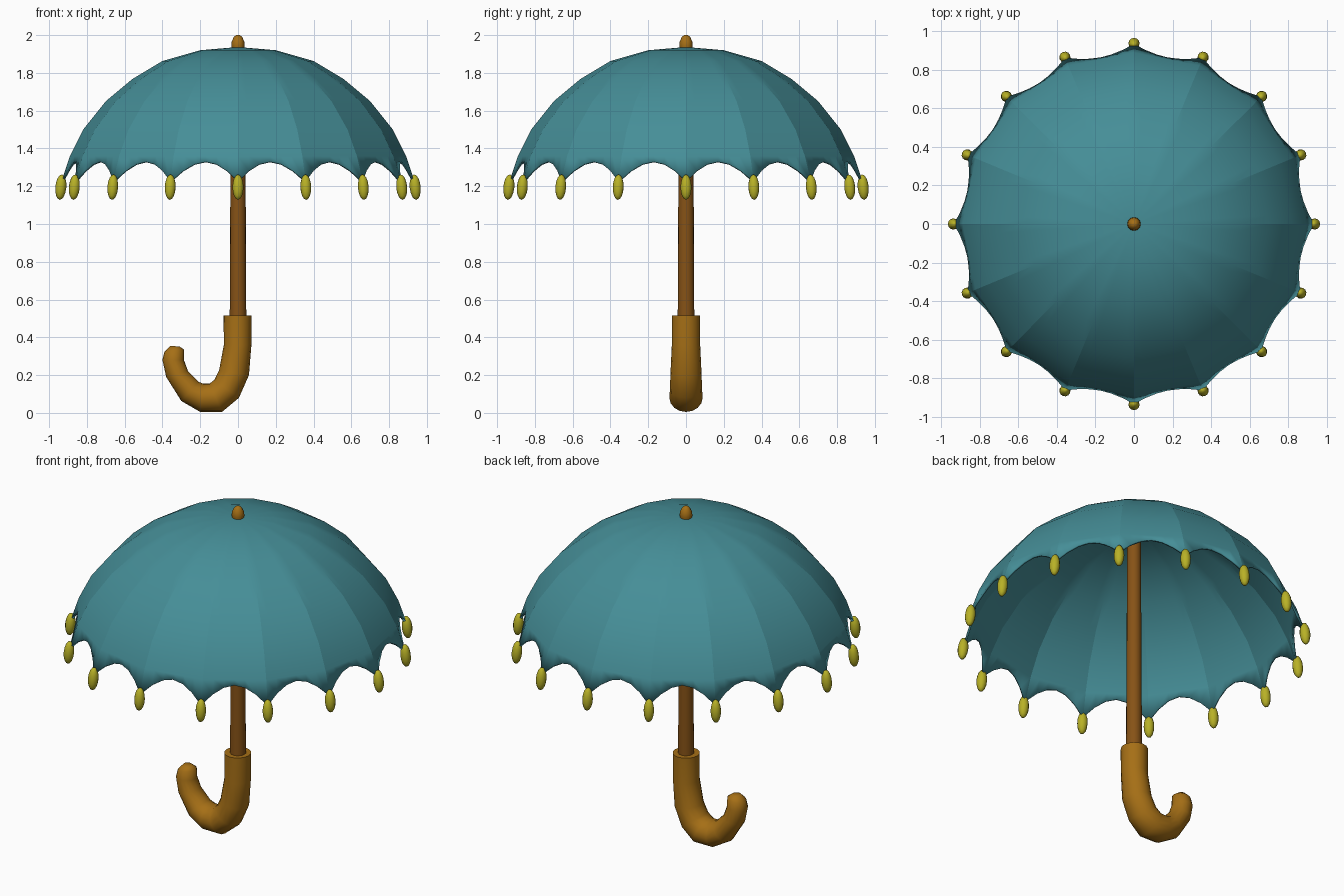
import bpy, bmesh, math
from mathutils import Vector, Matrix

if "Cube" in bpy.data.objects:
    bpy.data.objects.remove(bpy.data.objects["Cube"], do_unlink=True)

PANELS = 16
COLS = 6


def material(name, rgb):
    m = bpy.data.materials.new(name)
    m.use_nodes = True
    m.diffuse_color = (*rgb, 1)
    m.node_tree.nodes["Principled BSDF"].inputs["Base Color"].default_value = (*rgb, 1)
    return m


teal = material("teal cloth", (0.06, 0.27, 0.31))
brown = material("brown wood", (0.24, 0.085, 0.008))
amber = material("amber wood", (0.38, 0.16, 0.008))
yellow = material("yellow bead", (0.48, 0.44, 0.02))


def finish(bm, name, mat, angle=40):
    """Turn a bmesh into a smooth object, sharp where it bends past the angle."""
    bmesh.ops.recalc_face_normals(bm, faces=bm.faces)
    for f in bm.faces:
        f.smooth = True
    for e in bm.edges:
        if len(e.link_faces) == 2 and e.calc_face_angle() > math.radians(angle):
            e.smooth = False
    me = bpy.data.meshes.new(name)
    bm.to_mesh(me)
    bm.free()
    me.materials.append(mat)
    ob = bpy.data.objects.new(name, me)
    bpy.context.collection.objects.link(ob)
    return ob


def loft(name, rings, mat, sides=16, angle=40):
    """Skin ellipses, each given by centre and two half axes, and cap the ends."""
    bm = bmesh.new()
    loops = []
    for c, a, b in rings:
        angles = [math.tau * i / sides for i in range(sides)]
        loops.append([bm.verts.new(c + a * math.cos(t) + b * math.sin(t)) for t in angles])
    for lo, hi in zip(loops, loops[1:]):
        for i in range(sides):
            j = (i + 1) % sides
            bm.faces.new((lo[i], lo[j], hi[j], hi[i]))
    bm.faces.new(loops[0])
    bm.faces.new(loops[-1])
    return finish(bm, name, mat, angle)


def turned(name, profile, mat, sides=16, angle=40):
    rings = [(Vector((0, 0, z)), Vector((r, 0, 0)), Vector((0, r, 0))) for r, z in profile]
    return loft(name, rings, mat, sides, angle)


# Canopy: flat gores between curved ribs, with a scalloped hem
RIB = [(0.2, 1.92), (0.4, 1.863), (0.56, 1.767), (0.70, 1.65), (0.82, 1.5), (0.89, 1.36)]
HEM = (0.935, 1.225)


def rib_point(k, r, z):
    a = math.tau * k / PANELS
    return Vector((r * math.cos(a), r * math.sin(a), z))


bm = bmesh.new()
apex = Vector((0, 0, 1.937))
for k in range(PANELS):
    rows = []
    for r, z in RIB:
        p, q = rib_point(k, r, z), rib_point(k + 1, r, z)
        rows.append([bm.verts.new(p.lerp(q, c / COLS)) for c in range(COLS + 1)])
    hem = []
    for c in range(COLS + 1):
        t = c / COLS
        f = 0.22 + 0.78 * abs(2 * t - 1) ** 1.9
        r = RIB[-1][0] + (HEM[0] - RIB[-1][0]) * f
        z = RIB[-1][1] + (HEM[1] - RIB[-1][1]) * f
        hem.append(bm.verts.new(rib_point(k, r, z).lerp(rib_point(k + 1, r, z), t)))
    rows.append(hem)
    top = bm.verts.new(apex)
    for c in range(COLS):
        bm.faces.new((top, rows[0][c], rows[0][c + 1]))
        for up, dn in zip(rows, rows[1:]):
            bm.faces.new((up[c], dn[c], dn[c + 1], up[c + 1]))
bmesh.ops.remove_doubles(bm, verts=bm.verts, dist=0.0005)
canopy = finish(bm, "canopy", teal, 12)
# Only the ribs crease, and only away from the crown
for e in canopy.data.edges:
    p, q = (canopy.data.vertices[i].co for i in e.vertices)
    if abs(p.z - q.z) < 0.001:
        e.use_edge_sharp = False
# Normals must point outward so the cloth thickens inward
if canopy.data.polygons[0].normal.z < 0:
    canopy.data.flip_normals()
cloth = canopy.modifiers.new("cloth thickness", "SOLIDIFY")
cloth.thickness = 0.012
cloth.offset = -1

# Beads hanging from each rib tip, leaning slightly outward
for k in range(PANELS):
    bm = bmesh.new()
    bmesh.ops.create_uvsphere(bm, u_segments=12, v_segments=8, radius=1)
    place = (Matrix.Rotation(math.tau * k / PANELS, 4, "Z")
             @ Matrix.Translation((0.938, 0, 1.195))
             @ Matrix.Rotation(math.radians(-5), 4, "Y")
             @ Matrix.Diagonal((0.029, 0.029, 0.067, 1)))
    bmesh.ops.transform(bm, matrix=place, verts=bm.verts)
    finish(bm, f"bead_{k + 1}", yellow, 60)

# Shaft and finial
turned("shaft", [(0.044, 0.48), (0.04, 1.3), (0.038, 1.925)], brown)
turned("finial", [(0.03, 1.92), (0.035, 1.945), (0.033, 1.967), (0.022, 1.99), (0.01, 2.0)],
       amber, 12, 50)

# Hooked handle: outer x, z, inner x, z and half depth of each ring
HOOK = [
    (0.072, 0.515, -0.076, 0.515, 0.075),
    (0.071, 0.36, -0.075, 0.36, 0.075),
    (0.058, 0.20, -0.10, 0.225, 0.082),
    (0.005, 0.08, -0.125, 0.175, 0.085),
    (-0.085, 0.005, -0.15, 0.155, 0.088),
    (-0.20, 0.005, -0.185, 0.155, 0.085),
    (-0.30, 0.063, -0.21, 0.165, 0.078),
    (-0.38, 0.19, -0.265, 0.222, 0.068),
    (-0.40, 0.28, -0.286, 0.28, 0.06),
    (-0.39, 0.322, -0.286, 0.335, 0.052),
    (-0.36, 0.354, -0.31, 0.352, 0.025),
]
rings = []
for ox, oz, ix, iz, depth in HOOK:
    outer, inner = Vector((ox, 0, oz)), Vector((ix, 0, iz))
    rings.append(((outer + inner) / 2, (outer - inner) / 2, Vector((0, depth, 0))))
loft("hooked_handle", rings, amber, 16, 60)
